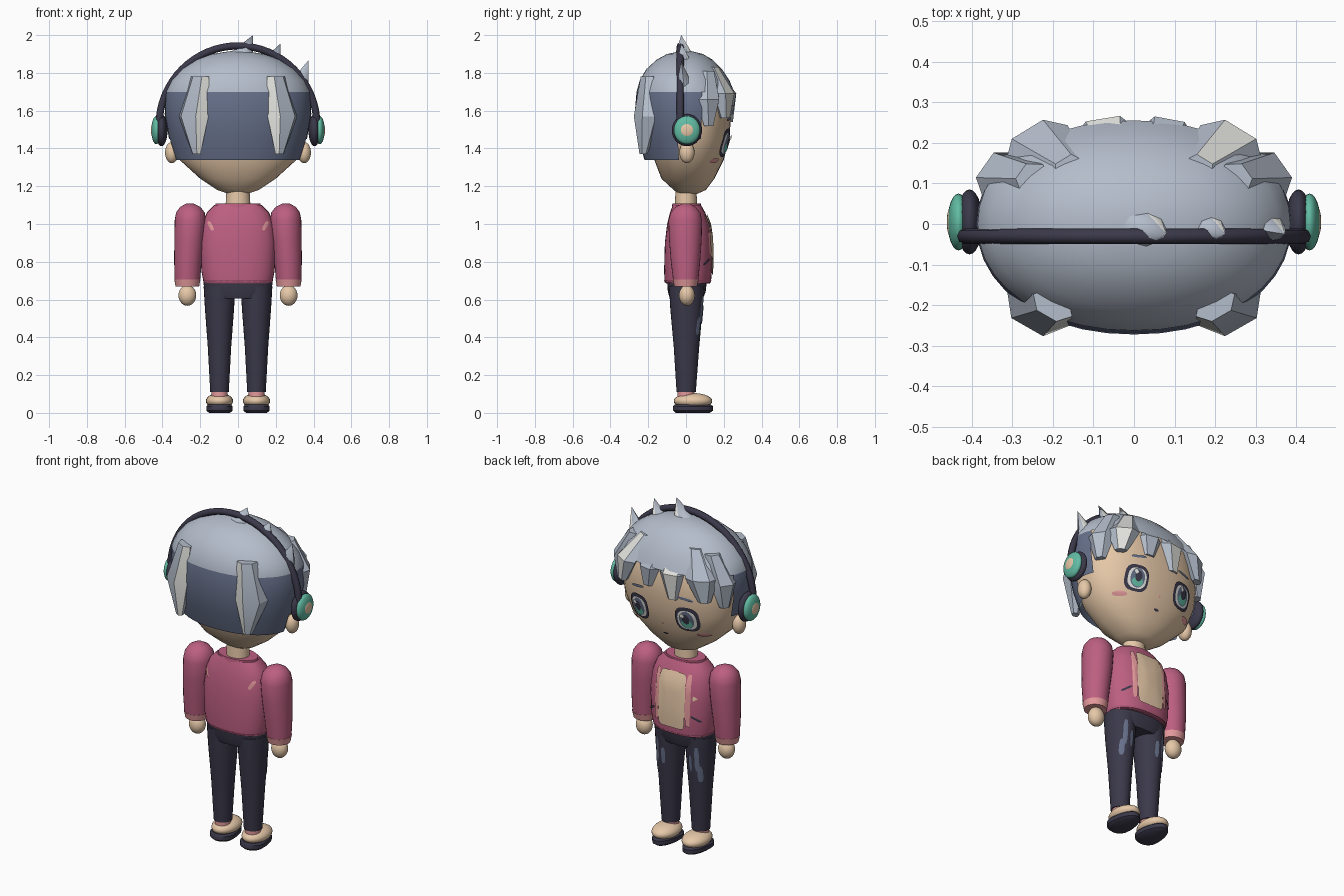
import bpy, bmesh, math
from mathutils import Vector

if "Cube" in bpy.data.objects:
    bpy.data.objects.remove(bpy.data.objects["Cube"])

def lin(h):
    out = []
    for i in (0, 2, 4):
        c = int(h[i:i + 2], 16) / 255
        out.append(c / 12.92 if c < 0.04045 else ((c + 0.055) / 1.055) ** 2.4)
    return (*out, 1)

M = {}
for name, h in dict(hair_grey="B4BDCB", slate="66708A", off_white="E6E6E2", skin="E6C8A8",
                    charcoal="3B394A", rose="BC5F80", pink="E59A9C", teal="62BCA4").items():
    M[name] = bpy.data.materials.new(name)
    M[name].diffuse_color = lin(h)

def finish(name, bm, mats, angle=40, recalc=True):
    if recalc:
        bmesh.ops.recalc_face_normals(bm, faces=bm.faces)
    me = bpy.data.meshes.new(name)
    bm.to_mesh(me)
    bm.free()
    ob = bpy.data.objects.new(name, me)
    bpy.context.collection.objects.link(ob)
    for m in mats:
        me.materials.append(M[m])
    bpy.ops.object.select_all(action='DESELECT')
    ob.select_set(True)
    bpy.context.view_layer.objects.active = ob
    bpy.ops.object.shade_smooth_by_angle(angle=math.radians(angle))
    return ob

def spow(v, p):
    return math.copysign(abs(v) ** (2 / p), v)

def loft(name, rings, mats, p=2, seg=28, cx=0, rule=None, drop=None, angle=40):
    """Stack of rings (z, rx, y_front, y_back, dx); front is +y."""
    bm = bmesh.new()
    rows = []
    for z, rx, yf, yb, *dx in rings:
        row = []
        for k in range(seg):
            a = 2 * math.pi * k / seg
            s = spow(math.sin(a), p)
            row.append(bm.verts.new((cx + sum(dx) + rx * spow(math.cos(a), p), s * (yf if s > 0 else yb), z)))
        rows.append(row)
    for r0, r1 in zip(rows, rows[1:]):
        for k in range(seg):
            j = (k + 1) % seg
            bm.faces.new((r0[k], r0[j], r1[j], r1[k]))
    if not drop:
        bm.faces.new(rows[0])
    bm.faces.new(rows[-1])
    bmesh.ops.recalc_face_normals(bm, faces=bm.faces)
    if drop:
        bad = [f for f in bm.faces if drop(f.calc_center_median())]
        bmesh.ops.delete(bm, geom=bad, context='FACES')
    if rule:
        for f in bm.faces:
            f.material_index = rule(f.calc_center_median())
    return finish(name, bm, mats, angle, recalc=False)

def ball(name, loc, scale, mat):
    bm = bmesh.new()
    bmesh.ops.create_uvsphere(bm, u_segments=24, v_segments=14, radius=1)
    for v in bm.verts:
        v.co = Vector((v.co.x * scale[0], v.co.y * scale[1], v.co.z * scale[2])) + Vector(loc)
    return finish(name, bm, [mat])

def surface(rings, p):
    """y of a lofted body at (x, z), on its front or back."""
    def y(x, z, side):
        for a, b in zip(rings, rings[1:]):
            if a[0] <= z <= b[0]:
                t = (z - a[0]) / (b[0] - a[0])
                rx, yf, yb = (a[i] + (b[i] - a[i]) * t for i in (1, 2, 3))
                u = max(0, 1 - (abs(x) / rx) ** p) ** (1 / p)
                return yf * u if side > 0 else -yb * u
        return 0
    return y

def plate(name, surf, x, z, w, h, mat, off, side=1, n=20, p=2, tilt=0):
    """Thin painted patch that follows a body surface."""
    bm = bmesh.new()
    rows = []
    for r in (0.35, 0.7, 1):
        row = []
        for k in range(n):
            a = 2 * math.pi * (k + 0.5) / n
            u, v = r * w * spow(math.cos(a), p), r * h * spow(math.sin(a), p)
            px = x + u * math.cos(tilt) - v * math.sin(tilt)
            pz = z + u * math.sin(tilt) + v * math.cos(tilt)
            row.append(bm.verts.new((px, surf(px, pz, side) + side * off, pz)))
        rows.append(row)
    bm.faces.new(rows[0])
    for r0, r1 in zip(rows, rows[1:]):
        for k in range(n):
            j = (k + 1) % n
            bm.faces.new((r0[k], r1[k], r1[j], r0[j]))
    bm.normal_update()
    for f in bm.faces:
        if f.normal.y * side < 0:
            f.normal_flip()
    return finish(name, bm, [mat], recalc=False)

def lock(name, pts, widths, depths, streak=None):
    """Six-sided chunky hair lock along a path, one side may be streaked."""
    bm = bmesh.new()
    mid = pts[1]
    v = Vector((mid[0] * 0.5, mid[1], 0)).normalized()
    u = Vector((v.y, -v.x, 0))
    rows = []
    for c, w, d in zip(pts, widths, depths):
        rows.append([bm.verts.new(Vector(c) + u * w * math.cos(k * math.pi / 3)
                                  + v * d * math.sin(k * math.pi / 3)) for k in range(6)])
    for r0, r1 in zip(rows, rows[1:]):
        for k in range(6):
            j = (k + 1) % 6
            f = bm.faces.new((r0[k], r0[j], r1[j], r1[k]))
            f.material_index = int(k == streak)
    bm.faces.new(rows[0])
    bm.faces.new(rows[-1])
    return finish(name, bm, ["hair_grey", "off_white"], 30)

# Head and hair shell
face = [(1.16, .05, .06, .04), (1.18, .11, .105, .065), (1.24, .2, .15, .13), (1.34, .31, .2, .168),
        (1.45, .352, .228, .2), (1.55, .365, .238, .22), (1.7, .36, .233, .22), (1.82, .26, .165, .17),
        (1.87, .1, .07, .07)]
loft("head", face, ["skin"], 2.3, 36)
face_y = surface(face, 2.3)
shell = [(1.34, .33, .22, .22), (1.45, .365, .24, .252), (1.58, .388, .258, .272), (1.7, .385, .255, .262),
         (1.76, .355, .23, .245), (1.82, .302, .19, .21), (1.87, .225, .14, .155), (1.9, .14, .09, .1),
         (1.915, .04, .03, .03)]
loft("hair_shell", shell, ["hair_grey", "slate"], 2.1, 40,
     rule=lambda c: int(c.z < 1.7), drop=lambda c: c.z < 1.7 and c.y > (.07 if c.z > 1.5 else -.05))

# Hair locks
for s in (-1, 1):
    lock("back_lock", [(s * .2, -.2, 1.78), (s * .235, -.205, 1.57), (s * .22, -.225, 1.37)],
         (.055, .09, .025), (.035, .065, .02), 2 if s < 0 else 0)
    lock("side_lock", [(s * .25, .11, 1.81), (s * .325, .115, 1.66), (s * .335, .12, 1.52)],
         (.045, .075, .03), (.04, .06, .025))
for x, w, tip, st in ((-.24, .09, 1.56, None), (-.07, .085, 1.54, 1), (.08, .075, 1.58, None), (.24, .09, 1.56, 1)):
    yy = .225 - abs(x) * .12
    lock("fringe_lock", [(x * .65, .13, 1.83), (x, yy, 1.69), (x * 1.1, yy + .01, tip)],
         (.045, w, .035), (.04, .05, .022), st)

# Crown spikes
for bx, bz, tx, tz, r in ((0.02, 1.89, .08, 2.0, .06), (.18, 1.86, .225, 1.955, .045), (.325, 1.74, .372, 1.865, .048)):
    bm = bmesh.new()
    base = [bm.verts.new((bx + r * math.cos(k * math.pi / 4), -.01 + r * .85 * math.sin(k * math.pi / 4),
                          bz - (.3 * r * math.cos(k * math.pi / 4)))) for k in range(8)]
    tip = bm.verts.new((tx, -.025, tz))
    for k in range(8):
        f = bm.faces.new((base[k], base[(k + 1) % 8], tip))
        f.material_index = int(k == 1)
    bm.faces.new(base)
    finish("crown_spike", bm, ["hair_grey", "off_white"], 50)

# Headphone band
cu = bpy.data.curves.new("headphone_band", 'CURVE')
cu.dimensions = '3D'
cu.bevel_depth = .019
cu.bevel_resolution = 2
cu.use_fill_caps = True
sp = cu.splines.new('POLY')
sp.points.add(32)
for k, pt in enumerate(sp.points):
    a = math.pi * k / 32
    pt.co = (.418 * math.cos(a), -.03, 1.52 + .423 * math.sin(a), 1)
band = bpy.data.objects.new("headphone_band", cu)
bpy.context.collection.objects.link(band)
cu.materials.append(M["charcoal"])
bpy.ops.object.select_all(action='DESELECT')
band.select_set(True)
bpy.context.view_layer.objects.active = band
bpy.ops.object.convert(target='MESH')
bpy.ops.object.shade_smooth_by_angle(angle=math.radians(50))

for s in (-1, 1):
    # Ear cups and ears
    ball("ear_cushion", (s * .405, .005, 1.497), (.032, .08, .085), "charcoal")
    ball("ear_cup", (s * .432, .005, 1.497), (.027, .07, .075), "teal")
    ball("ear_cup_cap", (s * .449, .005, 1.497), (.012, .04, .04), "skin")
    ball("ear", (s * .35, .005, 1.378), (.036, .04, .056), "skin")
    # Eyes, brows and cheeks
    x = s * .155
    plate("eye_outline", face_y, x, 1.43, .068, .075, "charcoal", .006, p=2.8)
    plate("eye_white", face_y, x, 1.427, .053, .058, "off_white", .009, p=2.6)
    plate("iris", face_y, x, 1.428, .041, .054, "slate", .012)
    plate("iris_glow", face_y, x, 1.405, .031, .026, "teal", .015)
    plate("pupil", face_y, x, 1.435, .02, .03, "charcoal", .018)
    plate("eye_glint", face_y, x + .018, 1.457, .012, .014, "off_white", .021)
    plate("eyebrow", face_y, x, 1.555, .045, .008, "slate", .006, n=8, p=3, tilt=-s * .15)
    plate("cheek", face_y, s * .225, 1.335, .034, .013, "pink", .006)
    # Sleeve, cuff and hand
    loft("sleeve", [(.7, .067, .065, .068, .268), (.8, .073, .075, .08, .265), (.92, .08, .083, .09, .257),
                    (1.02, .083, .085, .093, .252), (1.06, .076, .076, .082, .252),
                    (1.09, .054, .052, .056, .253), (1.108, .02, .02, .02, .254)]
         if s > 0 else [(.7, .067, .065, .068, -.268), (.8, .073, .075, .08, -.265), (.92, .08, .083, .09, -.257),
                        (1.02, .083, .085, .093, -.252), (1.06, .076, .076, .082, -.252),
                        (1.09, .054, .052, .056, -.253), (1.108, .02, .02, .02, -.254)], ["rose"])
    loft("cuff", [(.668, .062, .058, .062), (.705, .069, .067, .07)], ["pink"], cx=s * .268)
    ball("hand", (s * .268, .005, .622), (.047, .042, .055), "skin")
    # Leg, with worn patch, sock and shoe
    leg = [(.11, .049, .052, .05), (.35, .062, .07, .065), (.55, .077, .088, .083), (.67, .084, .095, .09)]
    loft("trouser_leg", leg, ["charcoal"], cx=s * .098)
    leg_y = surface(leg, 2)
    for dx, z, h in ((.03, .55, .075), (-.01, .52, .05), (.042, .46, .05)):
        plate("worn_patch", lambda px, pz, sd: leg_y(px - s * .098, pz, sd), s * (.098 + dx), z,
              .012, h, "slate", .004, n=8, p=3)
    loft("sock", [(.08, .043, .045, .045), (.118, .043, .045, .045)], ["pink"], cx=s * .098)
    ball("shoe", (s * .098, .037, .063), (.072, .102, .042), "skin")
    loft("shoe_sole", [(0, .055, .125, .055), (.012, .07, .143, .068), (.035, .07, .143, .068),
                       (.045, .06, .13, .06)], ["charcoal"], cx=s * .098)

# Mouth and nose
plate("mouth", face_y, 0, 1.3, .018, .007, "charcoal", .005, n=8)
plate("nose", face_y, 0, 1.37, .006, .006, "pink", .005, n=8)

# Neck, jacket and hips
loft("neck", [(1.06, .068, .06, .06), (1.2, .06, .055, .055)], ["skin"])
torso = [(.69, .182, .132, .113), (.75, .194, .137, .116), (.9, .2, .138, .112), (1.0, .188, .125, .1),
         (1.06, .165, .102, .085), (1.1, .125, .08, .07)]
loft("jacket", torso, ["rose"], 2.4, 36)
loft("collar", [(1.085, .125, .082, .075), (1.108, .118, .078, .072)], ["rose"])
loft("hem", [(.685, .176, .125, .105), (.7, .186, .134, .116)], ["rose"], 2.4)
loft("hips", [(.605, .145, .09, .085), (.64, .18, .104, .096), (.695, .182, .11, .1)], ["charcoal"], 2.4)
torso_y = surface(torso, 2.4)
plate("shirt_panel", torso_y, 0, .89, .085, .16, "skin", .009, n=28, p=9)
for s in (-1, 1):
    plate("lapel", torso_y, s * .1, .9, .014, .15, "pink", .007, n=12, p=5)
    plate("pocket_slash", torso_y, s * .142, .8, .03, .006, "charcoal", .006, n=8, p=4, tilt=-s * .6)
    plate("back_slash", torso_y, s * .145, .99, .01, .028, "pink", .006, side=-1, n=8, p=3, tilt=-s * .5)
plate("badge", torso_y, -.135, .92, .016, .018, "skin", .006, n=3)

for m in bpy.data.materials:
    if m.users and not m.is_grease_pencil:
        m.use_nodes = True
        m.node_tree.nodes["Principled BSDF"].inputs["Base Color"].default_value = m.diffuse_color
